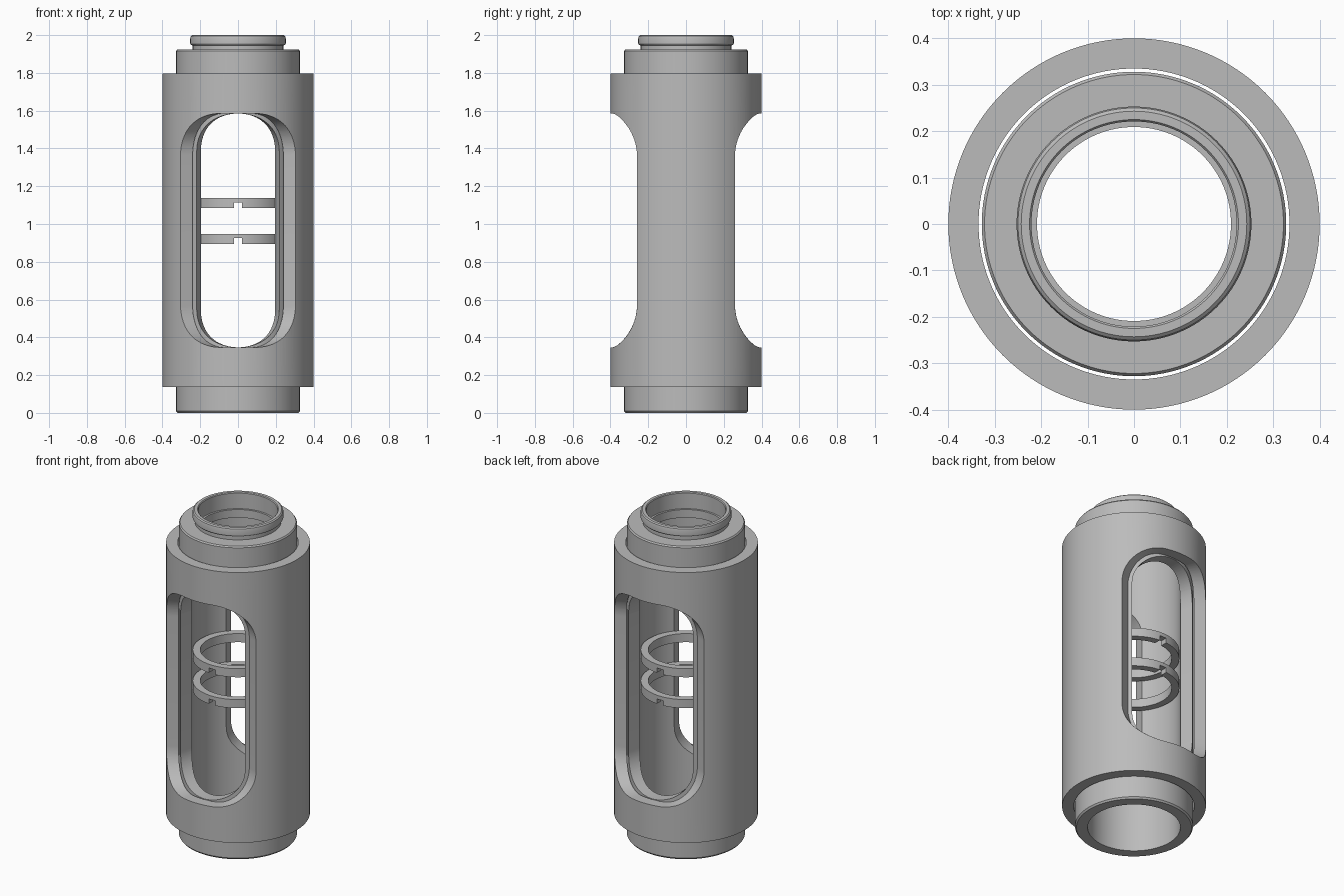
import bpy, bmesh, math

SEG = 128
cube = bpy.data.objects.get("Cube")
if cube:
    bpy.data.objects.remove(cube, do_unlink=True)

grey = bpy.data.materials.new("satin_grey")
grey.use_nodes = True
grey.diffuse_color = (0.5, 0.5, 0.5, 1)
grey.node_tree.nodes["Principled BSDF"].inputs["Base Color"].default_value = (0.5, 0.5, 0.5, 1)


def make_object(name, bm):
    bmesh.ops.recalc_face_normals(bm, faces=bm.faces)
    mesh = bpy.data.meshes.new(name)
    bm.to_mesh(mesh)
    bm.free()
    mesh.materials.append(grey)
    obj = bpy.data.objects.new(name, mesh)
    bpy.context.scene.collection.objects.link(obj)
    return obj


def lathe(name, profile):
    """Revolve a closed (radius, height) profile around z."""
    bm = bmesh.new()
    rings = []
    for r, z in profile:
        rings.append([bm.verts.new((r * math.cos(math.tau * i / SEG),
                                    r * math.sin(math.tau * i / SEG), z))
                      for i in range(SEG)])
    for a, b in zip(rings, rings[1:] + rings[:1]):
        for i in range(SEG):
            j = (i + 1) % SEG
            bm.faces.new((a[i], a[j], b[j], b[i]))
    return make_object(name, bm)


def slot_outline(flat, corner, low=0.347, high=1.585, steps=20):
    """Rounded slot as (u, z), with u from -1 to 1."""
    pts = []
    for q in range(4):
        su = 1 if q in (0, 3) else -1
        top = q < 2
        zc = high - corner if top else low + corner
        for i in range(steps + 1):
            if flat == 0 and i == steps and q in (0, 2):
                continue
            a = math.pi / 2 * (q + i / steps)
            pts.append((su * flat + (1 - flat) * math.cos(a), zc + corner * math.sin(a)))
    return pts


def slot_cutter(name, outline, place):
    """Loft the outline between an inner and an outer loop, front and back."""
    bm = bmesh.new()
    for side in (-1, 1):
        loops = []
        for end in (0, 1):
            loop = []
            for u, z in outline:
                x, y = place(u, end)
                loop.append(bm.verts.new((x, side * y, z)))
            loops.append(loop)
        centres = [bm.verts.new((0, side * y, 0.966)) for y in (0.05, 0.95)]
        n = len(outline)
        for i in range(n):
            j = (i + 1) % n
            bm.faces.new((loops[0][i], loops[0][j], loops[1][j], loops[1][i]))
            for loop, c in zip(loops, centres):
                bm.faces.new((loop[i], loop[j], c))
    obj = make_object(name, bm)
    obj.hide_render = True
    return obj


def cut(obj, cutter):
    mod = obj.modifiers.new("slot", "BOOLEAN")
    mod.operation = "DIFFERENCE"
    mod.solver = "EXACT"
    mod.object = cutter
    bpy.context.view_layer.objects.active = obj
    bpy.ops.object.modifier_apply(modifier=mod.name)
    bpy.data.objects.remove(cutter, do_unlink=True)


# Outer sleeve with wide slots that wrap round the wall
sleeve = lathe("outer_sleeve", [(0.4, 0.137), (0.4, 1.797), (0.335, 1.797), (0.335, 0.137)])


def wrapped(u, end):
    r, angle = ((0.31, 44), (0.44, 51.3))[end]
    a = math.radians(angle) * u
    return r * math.sin(a), r * math.cos(a)


cut(sleeve, slot_cutter("sleeve_cutter", slot_outline(0.27, 0.225), wrapped))

# Inner tube with shoulder, grooved neck and rounded lip
tube = lathe("inner_tube", [
    (0.32, 0), (0.328, 0.01), (0.328, 1.915), (0.322, 1.923),
    (0.24, 1.923), (0.24, 1.945), (0.248, 1.948), (0.253, 1.956), (0.253, 1.982),
    (0.25, 1.994), (0.243, 2.0), (0.225, 2.0), (0.221, 1.995), (0.221, 1.9),
    (0.209, 1.9), (0.209, 1.85), (0.258, 1.85), (0.258, 0)])


def straight(u, end):
    y, w = ((0.1, 0.178), (0.4, 0.262))[end]
    return w * u, y


cut(tube, slot_cutter("tube_cutter", slot_outline(0, 0.2), straight))

# Two loose rings, notched underneath at front and back
rings = []
for name, z in (("lower_ring", 0.895), ("upper_ring", 1.085)):
    ring = lathe(name, [(0.21, z), (0.252, z), (0.252, z + 0.053), (0.21, z + 0.053)])
    bm = bmesh.new()
    bmesh.ops.create_cube(bm, size=1)
    bmesh.ops.scale(bm, vec=(0.045, 0.8, 0.06), verts=bm.verts)
    bmesh.ops.translate(bm, vec=(0, 0, z), verts=bm.verts)
    cut(ring, make_object("notch_cutter", bm))
    rings.append(ring)

# Smooth curved walls, keep machined edges sharp
bpy.ops.object.select_all(action="DESELECT")
for obj in [sleeve, tube] + rings:
    obj.select_set(True)
    bpy.context.view_layer.objects.active = obj
bpy.ops.object.shade_smooth_by_angle(angle=math.radians(30))
